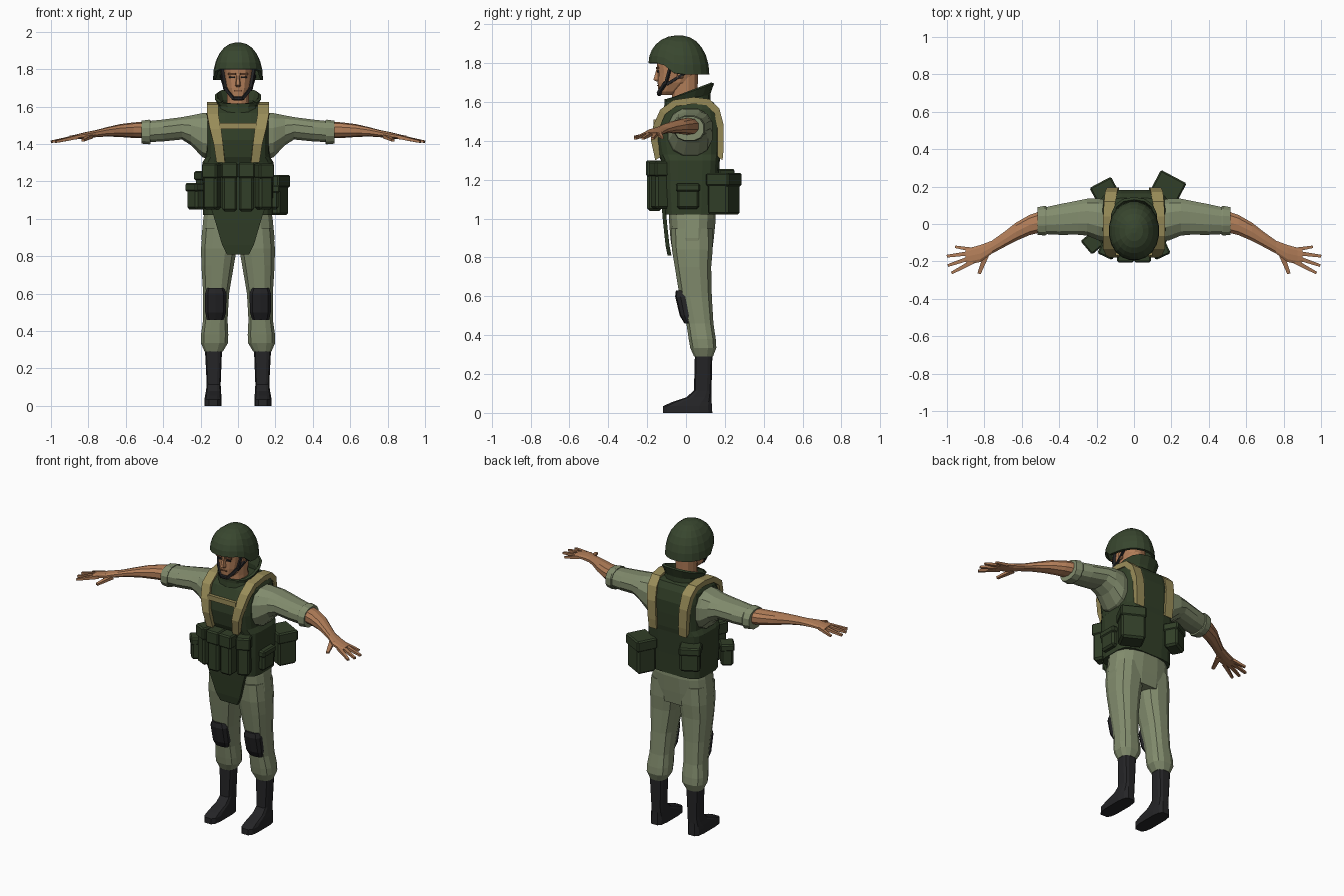
import bpy, bmesh, math
from mathutils import Vector, Matrix

def mat(name, c):
    m = bpy.data.materials.new(name)
    m.diffuse_color = (*c, 1)
    return m

VEST = mat("vest green", (.031, .049, .021))
HELM = mat("helmet green", (.040, .062, .028))
CLOTH = mat("sage cloth", (.225, .265, .155))
SKIN = mat("skin", (.45, .21, .10))
LIPS = mat("dark skin", (.20, .085, .04))
TAN = mat("tan webbing", (.32, .265, .10))
BLACK = mat("black leather", (.018, .018, .020))

def finish(name, bm, m, thick=0, bevel=0):
    bmesh.ops.recalc_face_normals(bm, faces=bm.faces)
    me = bpy.data.meshes.new(name)
    bm.to_mesh(me)
    bm.free()
    me.materials.append(m)
    ob = bpy.data.objects.new(name, me)
    bpy.context.collection.objects.link(ob)
    if thick:
        s = ob.modifiers.new("thickness", 'SOLIDIFY')
        s.thickness, s.offset = thick, -1
    if bevel:
        b = ob.modifiers.new("bevel", 'BEVEL')
        b.width, b.segments = bevel, 1
    return ob

def loft(name, rings, m, caps=True, thick=0, bevel=0):
    """Skin a list of equal closed rings."""
    bm = bmesh.new()
    vs = [[bm.verts.new(p) for p in r] for r in rings]
    for a, b in zip(vs, vs[1:]):
        for i in range(len(a)):
            j = (i + 1) % len(a)
            bm.faces.new((a[i], a[j], b[j], b[i]))
    if caps:
        bm.faces.new(vs[0])
        bm.faces.new(vs[-1])
    return finish(name, bm, m, thick, bevel)

def oval(b0, b1, c0, c1, n, e):
    """Superellipse points filling a rectangle."""
    pts = []
    for i in range(n):
        t = 2 * math.pi * (i + .5) / n
        c, s = math.cos(t), math.sin(t)
        u = math.copysign(abs(c) ** (2 / e), c)
        v = math.copysign(abs(s) ** (2 / e), s)
        pts.append(((b0 + b1) / 2 + u * (b1 - b0) / 2, (c0 + c1) / 2 + v * (c1 - c0) / 2))
    return pts

def stack(name, rows, m, n=12, e=2.6, side=1):
    """Upright loft, rows of z, x0, x1, y0, y1."""
    return loft(name, [[(side * x, y, r[0]) for x, y in oval(*r[1:], n, e)] for r in rows], m)

def reach(name, rows, m, side, n=10, e=2.4):
    """Sideways loft, rows of x, y0, y1, z0, z1."""
    return loft(name, [[(side * r[0], y, z) for y, z in oval(*r[1:], n, e)] for r in rows], m)

def bar(name, p, q, w, t, m, taper=1):
    """Tapered bar from p to q."""
    p, q = Vector(p), Vector(q)
    d = (q - p).normalized()
    a = d.cross(Vector((0, 0, 1))).normalized()
    b = a.cross(d)
    return loft(name, [[c + a * (u * w * k / 2) + b * (v * t * k / 2)
                        for u, v in ((-1, -1), (1, -1), (1, 1), (-1, 1))]
                       for c, k in ((p, 1), (q, taper))], m)

def box(name, loc, size, m, rot=0, bevel=0):
    bm = bmesh.new()
    bmesh.ops.create_cube(bm, size=1)
    bm.transform(Matrix.Translation(loc) @ Matrix.Rotation(math.radians(rot), 4, 'Z')
                 @ Matrix.Diagonal((*size, 1)))
    return finish(name, bm, m, 0, bevel)

def pouch(name, x, y, z0, z1, w, d, rot):
    """Pouch with an overhanging flap; rot 0 faces the front."""
    box(name, (x, y, (z0 + z1) / 2), (w, d, z1 - z0), VEST, rot, .012)
    box(name + "_flap", (x, y, z1 - (z1 - z0) * .16), (w + .01, d + .012, (z1 - z0) * .32),
        VEST, rot, .008)

# hips and shirt
stack("hips", [(.82, -.19, .19, -.07, .135), (.9, -.198, .198, -.082, .145),
               (1.0, -.188, .188, -.09, .155), (1.08, -.175, .175, -.09, .15)], CLOTH, 16)

# vest body
stack("vest", [(1.02, -.187, .187, -.115, .158), (1.15, -.19, .19, -.125, .165),
               (1.30, -.192, .192, -.13, .175), (1.33, -.172, .172, -.145, .18),
               (1.42, -.17, .17, -.16, .184), (1.50, -.17, .17, -.15, .184),
               (1.565, -.168, .168, -.115, .165), (1.60, -.15, .15, -.06, .14),
               (1.61, -.08, .08, -.04, .11)], VEST, 20, 4.2)
loft("groin_flap", [[(-w, y, z), (w, y, z), (w, y + .02, z), (-w, y + .02, z)]
                    for z, w, y in ((1.06, .145, -.125), (.98, .12, -.118),
                                    (.86, .085, -.105), (.81, .06, -.095))], VEST)

# collar, higher at the back
collar = []
for x0, yf, yb, zf, zb in ((.105, -.10, .11, 1.56, 1.60), (.095, -.095, .11, 1.595, 1.64),
                           (.112, -.095, .13, 1.615, 1.70)):
    collar.append([(x, y, zf + (zb - zf) * (y - yf) / (yb - yf))
                   for x, y in oval(-x0, x0, yf, yb, 14, 2.4)])
loft("collar", collar, VEST, caps=False, thick=.015)

# shoulder webbing, rows of y, z, x0, x1
path = [(-.158, 1.30, .07, .115), (-.18, 1.40, .08, .13), (-.168, 1.48, .09, .15),
        (-.133, 1.56, .105, .165), (-.065, 1.61, .105, .165), (.04, 1.625, .105, .165),
        (.12, 1.615, .10, .16), (.172, 1.565, .09, .155), (.194, 1.48, .085, .145),
        (.194, 1.36, .08, .138), (.188, 1.30, .08, .135)]
for s in (1, -1):
    rings = []
    for y, z, x0, x1 in path:
        o = Vector((0, y, z))
        i = o + (Vector((0, .02, 1.42)) - o).normalized() * .035
        rings.append([(s * x0, o.y, o.z), (s * x1, o.y, o.z), (s * x1, i.y, i.z), (s * x0, i.y, i.z)])
    loft("shoulder_strap", rings, TAN)
box("chest_strap", (0, -.158, 1.495), (.20, .02, .032), TAN)

# pouches
for s in (1, -1):
    pouch("magazine_pouch_inner", s * .045, -.162, 1.04, 1.30, .08, .075, 0)
    pouch("magazine_pouch_outer", s * .138, -.135, 1.05, 1.295, .078, .075, s * 25)
pouch("utility_pouch_front", -.222, -.10, 1.05, 1.19, .085, .075, -50)
pouch("utility_pouch_side", .195, .01, 1.05, 1.18, .115, .045, 90)
pouch("utility_pouch_large", .182, .195, 1.02, 1.235, .145, .12, 152)
pouch("utility_pouch_back", -.158, .18, 1.10, 1.255, .12, .085, -152)

for s in (1, -1):
    # trousers, knee pads and boots
    stack("trouser_leg", [(.29, .08, .18, .04, .14), (.335, .052, .2, .02, .158),
                          (.38, .05, .2, .012, .155), (.46, .054, .188, 0, .143),
                          (.6, .046, .188, -.035, .135), (.75, .02, .198, -.06, .132),
                          (.84, .004, .2, -.075, .14), (.95, .004, .19, -.08, .14)], CLOTH, 12, 2.6, s)
    stack("knee_pad", [(.46, .075, .168, -.008, .06), (.5, .062, .177, -.032, .06),
                       (.6, .06, .178, -.056, .05), (.63, .073, .168, -.052, .05)], BLACK, 10, 3.2, s)
    stack("boot", [(0, .086, .18, -.122, .138), (.035, .086, .18, -.12, .136),
                   (.055, .088, .177, -.075, .134), (.08, .09, .172, .0, .132),
                   (.115, .092, .168, .04, .132), (.31, .084, .178, .045, .137)], BLACK, 12, 3.6, s)

    # sleeve, cuff and arm
    reach("sleeve", [(.14, -.10, .13, 1.31, 1.57), (.19, -.09, .14, 1.325, 1.568),
                     (.25, -.065, .138, 1.39, 1.555), (.30, -.06, .128, 1.422, 1.545),
                     (.40, -.06, .108, 1.412, 1.532), (.48, -.056, .09, 1.408, 1.524)], CLOTH, s, 12)
    reach("cuff", [(.468, -.06, .096, 1.398, 1.53), (.475, -.064, .10, 1.396, 1.532),
                   (.515, -.06, .092, 1.40, 1.526)], CLOTH, s, 12)
    reach("arm", [(.49, -.045, .075, 1.43, 1.52), (.56, -.062, .05, 1.432, 1.515),
                  (.63, -.092, .01, 1.437, 1.506), (.70, -.128, -.045, 1.44, 1.49),
                  (.76, -.16, -.088, 1.436, 1.474), (.82, -.205, -.11, 1.428, 1.462),
                  (.875, -.215, -.125, 1.424, 1.448), (.90, -.205, -.135, 1.424, 1.444)], SKIN, s)
    # fingers and thumb
    for p, q, w in (((.79, -.165, 1.44), (.828, -.265, 1.42), .03),
                    ((.86, -.20, 1.437), (.975, -.262, 1.412), .024),
                    ((.87, -.18, 1.437), (.995, -.222, 1.412), .024),
                    ((.87, -.155, 1.437), (1.0, -.172, 1.412), .024),
                    ((.86, -.138, 1.437), (.955, -.122, 1.414), .022)):
        bar("finger", (s * p[0], *p[1:]), (s * q[0], *q[1:]), w, .02, SKIN, .6)

# head and neck
stack("neck", [(1.55, -.068, .068, -.075, .07), (1.63, -.06, .06, -.075, .06),
               (1.75, -.062, .062, -.08, .065)], SKIN, 12, 2.2)
stack("head", [(1.635, -.026, .026, -.132, -.06), (1.655, -.046, .046, -.142, -.03),
               (1.70, -.066, .066, -.146, .03), (1.75, -.074, .074, -.146, .06),
               (1.82, -.078, .078, -.152, .07), (1.88, -.06, .06, -.12, .05)], SKIN, 14, 2.5)
loft("nose", [[(-w, -.13, z), (w, -.13, z), (w * .5, y, z), (-w * .5, y, z)]
              for z, w, y in ((1.705, .015, -.15), (1.714, .018, -.168), (1.775, .009, -.15))], SKIN)
box("mouth", (0, -.1455, 1.685), (.042, .006, .007), LIPS)
for s in (1, -1):
    box("eye", (s * .032, -.144, 1.757), (.03, .008, .009), BLACK, s * 8)
    box("brow", (s * .033, -.147, 1.774), (.042, .009, .01), LIPS, s * 8)
    box("ear", (s * .077, -.03, 1.745), (.016, .035, .05), SKIN, 0, .005)
    # chin straps
    bar("strap_front", (s * .086, -.075, 1.80), (s * .068, -.105, 1.69), .016, .012, BLACK)
    bar("strap_rear", (s * .09, .02, 1.765), (s * .068, -.10, 1.69), .012, .014, BLACK)
    bar("strap_chin", (s * .068, -.105, 1.70), (s * .022, -.142, 1.642), .016, .016, BLACK)
box("chin_cup", (0, -.138, 1.643), (.055, .024, .024), BLACK, 0, .006)

# helmet dome, rim dropping over the ears and nape
dome = []
base = oval(-.135, .135, -.195, .122, 20, 2.1)
for k in range(7):
    a = math.radians(k * 14.3)
    r = math.cos(a) ** .9
    ring = []
    for x, y in base:
        drop = min(1, max(0, (y + .125) / .07))
        rim = 1.80 - .058 * drop
        ring.append((x * r, -.035 + (y + .035) * r, rim + (1.943 - rim) * math.sin(a)))
    dome.append(ring)
helmet = loft("helmet", dome, HELM, caps=False, thick=.016)
bm = bmesh.new()
bm.from_mesh(helmet.data)
bmesh.ops.holes_fill(bm, edges=[e for e in bm.edges if e.is_boundary and e.verts[0].co.z > 1.9])
bmesh.ops.recalc_face_normals(bm, faces=bm.faces)
# keep the open shell facing outward
if sum(f.normal.dot(f.calc_center_median() - Vector((0, -.035, 1.8))) for f in bm.faces) < 0:
    bmesh.ops.reverse_faces(bm, faces=bm.faces)
bm.to_mesh(helmet.data)
bm.free()
